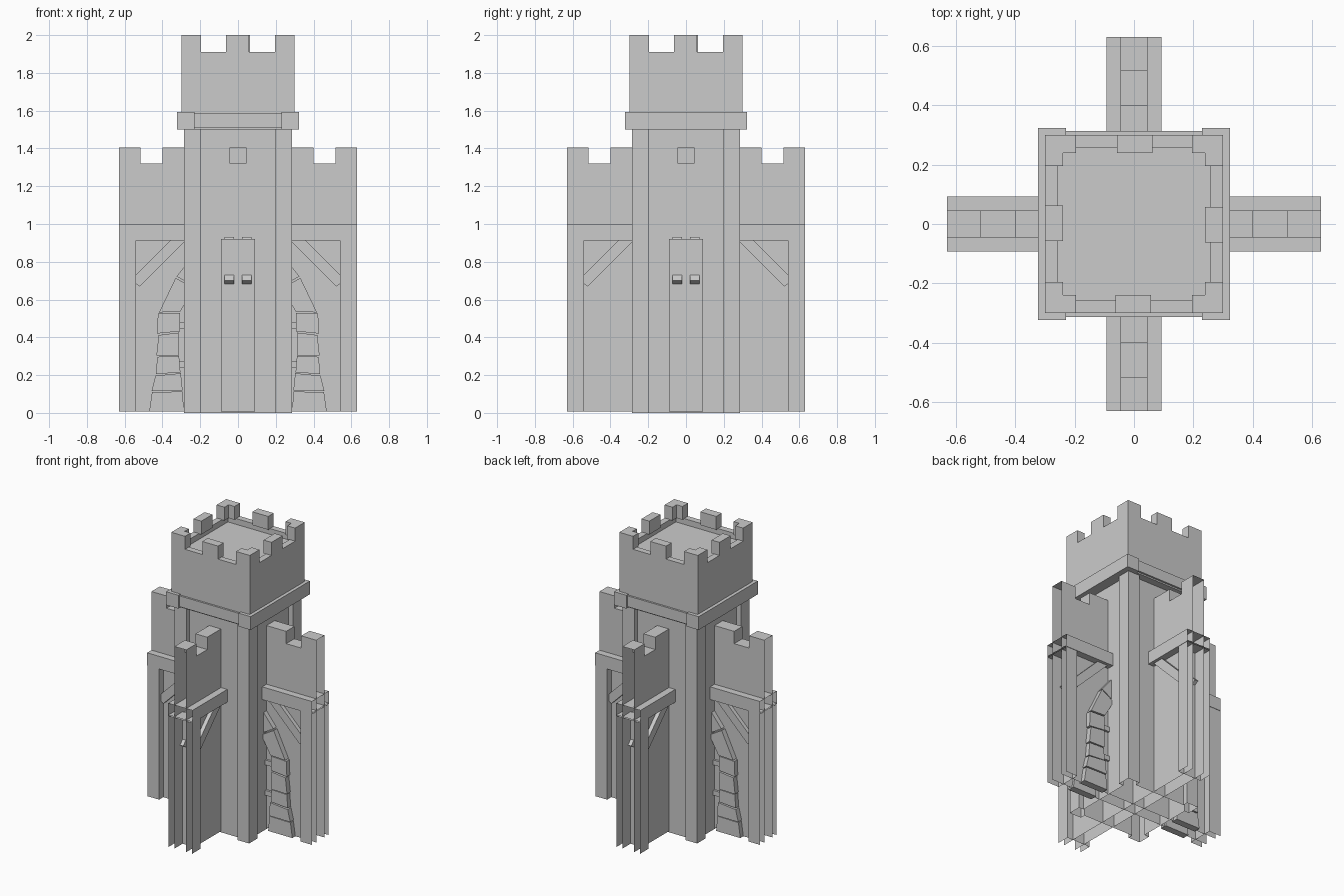
import bpy, bmesh
from math import pi
from mathutils import Matrix

if "Cube" in bpy.data.objects:
    bpy.data.objects.remove(bpy.data.objects["Cube"])


def add(name, bm, turn=0.0):
    me = bpy.data.meshes.new(name)
    bm.to_mesh(me)
    bm.free()
    ob = bpy.data.objects.new(name, me)
    ob.rotation_euler.z = turn
    bpy.context.collection.objects.link(ob)
    return ob


def prism(name, pts, a, b, turn=0.0, upright=False, hollow=None):
    """Extrude an outline: (x, z) along y, or (x, y) along z when upright.
    hollow(p, q) removes side faces whose edge it accepts."""
    bm = bmesh.new()
    put = (lambda p, t: (p[0], p[1], t)) if upright else (lambda p, t: (p[0], t, p[1]))
    lo = [bm.verts.new(put(p, a)) for p in pts]
    hi = [bm.verts.new(put(p, b)) for p in pts]
    bm.faces.new(lo)
    bm.faces.new(hi[::-1])
    opened = []
    for i in range(len(pts)):
        j = (i + 1) % len(pts)
        f = bm.faces.new((lo[j], lo[i], hi[i], hi[j]))
        if hollow and hollow(pts[i], pts[j]):
            opened.append(f)
    bmesh.ops.recalc_face_normals(bm, faces=bm.faces)
    if opened:
        bmesh.ops.delete(bm, geom=opened, context='FACES')
    return add(name, bm, turn)


def rect(x0, x1, z0, z1):
    return [(x0, z0), (x1, z0), (x1, z1), (x0, z1)]


END, BASE = 0.63, 0.008


def wing_open(p, q):
    # the wing sections are shells: free end, foot and hidden root are open
    return (p[0] == q[0] == END) or (p[1] == q[1] == BASE) or (p[0] == q[0] == 0)


# Tower shaft: square with projecting corner piers, open underneath
o, w, c = 0.285, 0.25, 0.195
quarter = [(c, -w), (c, -o), (o, -o), (o, -c), (w, -c)]
outline = []
for k in range(4):
    for x, y in quarter:
        for _ in range(k):
            x, y = -y, x
        outline.append((x, y))
shaft = prism("tower_shaft", outline, 0, 1.52, upright=True)
bm = bmesh.new()
bm.from_mesh(shaft.data)
bmesh.ops.delete(bm, geom=[f for f in bm.faces if f.calc_center_median().z < 0.001],
                 context='FACES')
bm.to_mesh(shaft.data)
bm.free()

# Tower head with sunken roof floor
bm = bmesh.new()
bmesh.ops.create_cube(bm, size=1, matrix=Matrix.Translation((0, 0, 1.705))
                      @ Matrix.Diagonal((0.6, 0.6, 0.41, 1)))
top = max(bm.faces, key=lambda f: f.calc_center_median().z)
bmesh.ops.inset_region(bm, faces=[top], thickness=0.06)
ext = bmesh.ops.extrude_discrete_faces(bm, faces=[top])
bmesh.ops.translate(bm, verts=ext['faces'][0].verts, vec=(0, 0, -0.04))
add("tower_head", bm)

# Battlements of the head: corner L blocks and middle blocks
R, I, M = 0.3, 0.24, 0.195
for k in range(4):
    prism("corner_merlon", [(M, -R), (R, -R), (R, -M), (I, -M), (I, -I), (M, -I)],
          1.908, 2.0, k * pi / 2, upright=True)
    prism("middle_merlon", rect(-0.063, 0.058, -R, -I), 1.908, 2.0, k * pi / 2, upright=True)

# Band below the head
for s in (-1, 1):
    prism("band_side", rect(*sorted((s * 0.23, s * 0.323)), 1.5, 1.592), -0.323, 0.323)
    prism("band_front_back", rect(-0.23, 0.23, 1.51, 1.585), *sorted((s * 0.24, s * 0.313)))

# Four timber framed wings
for k in range(4):
    t = k * pi / 2
    prism("wing_wall", [(0, BASE), (END, BASE), (END, 1.405), (0.515, 1.405), (0.515, 1.32),
                        (0.4, 1.32), (0.4, 1.405), (0, 1.405)],
          -0.045, 0.045, t, hollow=wing_open)
    prism("wing_post", rect(0.54, END, BASE, 0.92), -0.09, 0.09, t, hollow=wing_open)
    prism("wing_beam", rect(0, END, 0.912, 1.0), -0.093, 0.093, t, hollow=wing_open)
    for s in (-1, 1):
        prism("wing_brace", [(0.52, 0.67), (0.57, 0.70), (0.34, 0.93), (0.275, 0.915)],
              *sorted((s * 0.02, s * 0.072)), t)

# Gate arch stones on both faces of the left and right wings
stones = [
    [(0.285, 0.008), (0.47, 0.008), (0.455, 0.11), (0.295, 0.113)],
    [(0.293, 0.118), (0.457, 0.116), (0.437, 0.197), (0.303, 0.21)],
    [(0.305, 0.215), (0.435, 0.205), (0.427, 0.297), (0.312, 0.3)],
    [(0.312, 0.305), (0.432, 0.303), (0.42, 0.412), (0.312, 0.425)],
    [(0.308, 0.432), (0.428, 0.42), (0.424, 0.525), (0.308, 0.53)],
    [(0.305, 0.537), (0.418, 0.532), (0.33, 0.715), (0.235, 0.66)],
    [(0.23, 0.668), (0.325, 0.723), (0.24, 0.83), (0.16, 0.75)],
]
for side in (-1, 1):
    for face in (-1, 1):
        for i, q in enumerate(stones):
            depth = 0.078 + 0.004 * (i % 2)
            prism("arch_stone", [(side * x, z) for x, z in q],
                  *sorted((face * 0.03, face * depth)))
        # gate hinge straps
        for z in (0.255, 0.465):
            prism("gate_strap", rect(*sorted((side * 0.2, side * 0.32)), z - 0.017, z + 0.017),
                  *sorted((face * 0.03, face * 0.06)))
